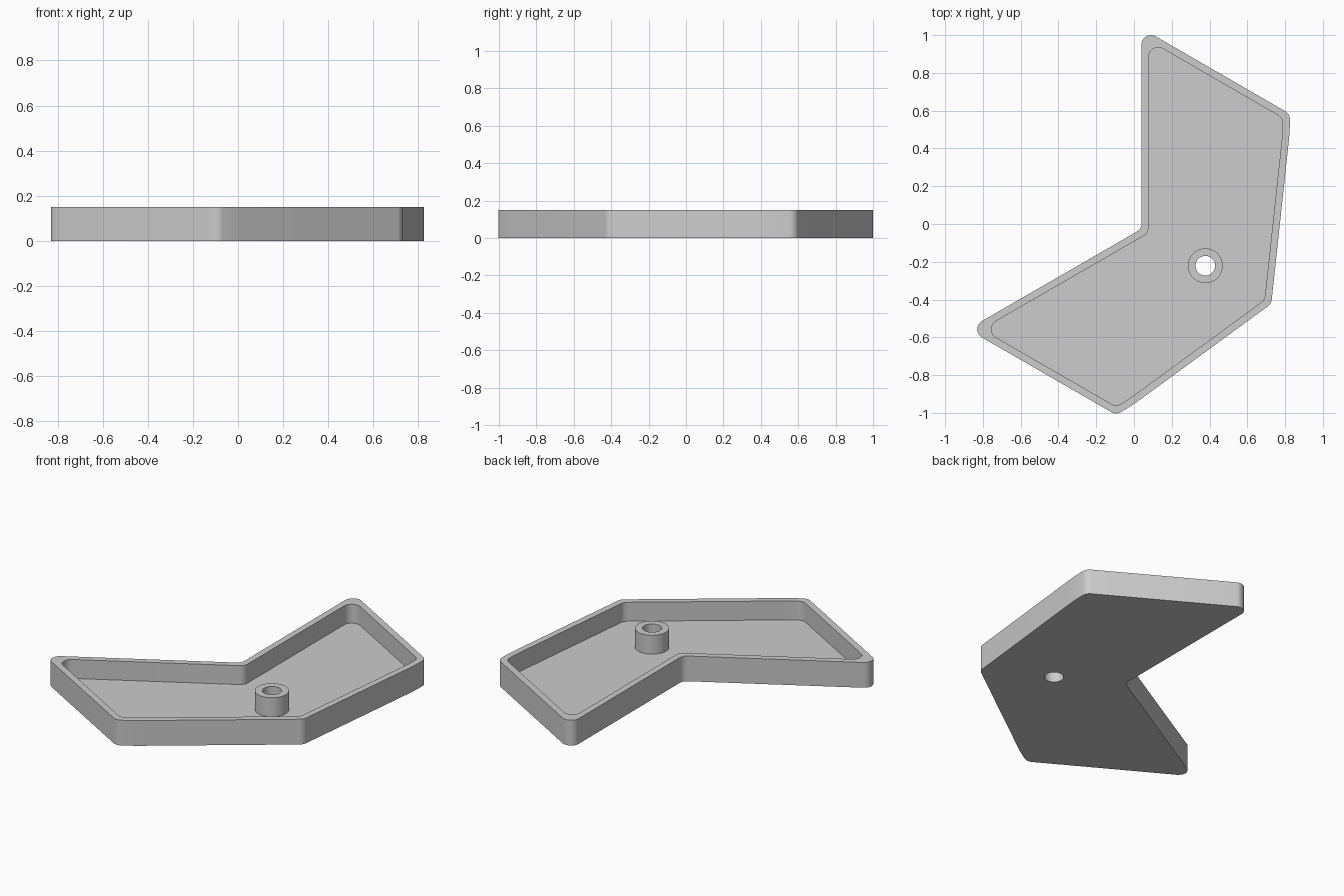
import bpy
import bmesh
import math
from mathutils import Vector

HEIGHT, FLOOR, WALL = 0.15, 0.0375, 0.0375
AXIS = Vector((math.cos(math.radians(-30)), math.sin(math.radians(-30))))

cube = bpy.data.objects.get("Cube")
if cube:
    bpy.data.objects.remove(cube, do_unlink=True)

GREY = (0.604, 0.604, 0.604, 1)
grey = bpy.data.materials.new("light grey")
grey.use_nodes = True
grey.diffuse_color = GREY
grey.node_tree.nodes["Principled BSDF"].inputs["Base Color"].default_value = GREY


def mirrored(p, origin):
    """Reflect a point across the symmetry line of the two arms."""
    d = p - origin
    return origin + 2 * d.dot(AXIS) * AXIS - d


def inset(points, distance):
    """Move every side of a clockwise polygon inwards."""
    result = []
    for i, p in enumerate(points):
        a = (p - points[i - 1]).normalized()
        b = (points[(i + 1) % len(points)] - p).normalized()
        na, nb = Vector((a.y, -a.x)), Vector((b.y, -b.x))
        result.append(p + (na + nb) * distance / (1 + na.dot(nb)))
    return result


def rounded(points, radii, steps=10):
    """Replace every corner by a tangent arc."""
    result = []
    for i, p in enumerate(points):
        a = (p - points[i - 1]).normalized()
        b = (points[(i + 1) % len(points)] - p).normalized()
        turn = math.atan2(a.x * b.y - a.y * b.x, a.dot(b))
        r = radii[i]
        start = p - a * r * math.tan(abs(turn) / 2)
        spoke = Vector((a.y, -a.x)) * math.copysign(r, turn)
        centre = start - spoke
        for k in range(steps + 1):
            c, s = math.cos(turn * k / steps), math.sin(turn * k / steps)
            result.append(centre + Vector((spoke.x * c - spoke.y * s, spoke.x * s + spoke.y * c)))
    return result


def circle(centre, radius, count=48):
    return [centre + radius * Vector((math.cos(2 * math.pi * k / count), math.sin(2 * math.pi * k / count)))
            for k in range(count)]


def ring(bm, outline, z):
    return [bm.verts.new((p.x, p.y, z)) for p in outline]


def bridge(bm, rings):
    """Join consecutive rings of equal length with quads."""
    for low, high in zip(rings, rings[1:]):
        for i in range(len(low)):
            bm.faces.new((low[i - 1], low[i], high[i], high[i - 1]))


def fill(bm, *loops):
    """Fill the flat area between an outline and a hole."""
    edges = [bm.edges.get((loop[i - 1], loop[i])) for loop in loops for i in range(len(loop))]
    bmesh.ops.triangle_fill(bm, edges=edges, use_beauty=True, normal=(0, 0, 1))


# Angled outline: inner elbow, tip, shoulder, slight bend, outer elbow, then the mirrored arm
elbow = Vector((0.04, -0.026))
arm = [Vector((0.04, 1.0366)), Vector((0.825, 0.583)), Vector((0.825, 0.49))]
corners = [elbow, *arm, elbow + AXIS * 0.793, *[mirrored(p, elbow) for p in reversed(arm)]]


def corner_radii(bend):
    return [0.05, 0.05, 0.05, bend, 0.05, bend, 0.05, 0.05]


outer = rounded(corners, corner_radii(1.0))
inner = rounded(inset(corners, WALL), corner_radii(0.6))
boss_centre = elbow + AXIS * 0.39
boss, bore = circle(boss_centre, 0.092), circle(boss_centre, 0.052)

bm = bmesh.new()

# Outer wall, rim and inner wall
wall = [ring(bm, outer, 0), ring(bm, outer, HEIGHT), ring(bm, inner, HEIGHT), ring(bm, inner, FLOOR)]
bridge(bm, wall)

# Screw boss with a hole right through
post = [ring(bm, boss, FLOOR), ring(bm, boss, HEIGHT), ring(bm, bore, HEIGHT), ring(bm, bore, 0)]
bridge(bm, post)

# Floor and underside
fill(bm, wall[-1], post[0])
fill(bm, wall[0], post[-1])

bmesh.ops.recalc_face_normals(bm, faces=bm.faces)
if bm.calc_volume(signed=True) < 0:
    bmesh.ops.reverse_faces(bm, faces=bm.faces)

mesh = bpy.data.meshes.new("tray")
bm.to_mesh(mesh)
bm.free()
mesh.materials.append(grey)
tray = bpy.data.objects.new("tray", mesh)
bpy.context.collection.objects.link(tray)

bpy.ops.object.select_all(action='DESELECT')
tray.select_set(True)
bpy.context.view_layer.objects.active = tray
bpy.ops.object.shade_smooth_by_angle(angle=math.radians(30))
